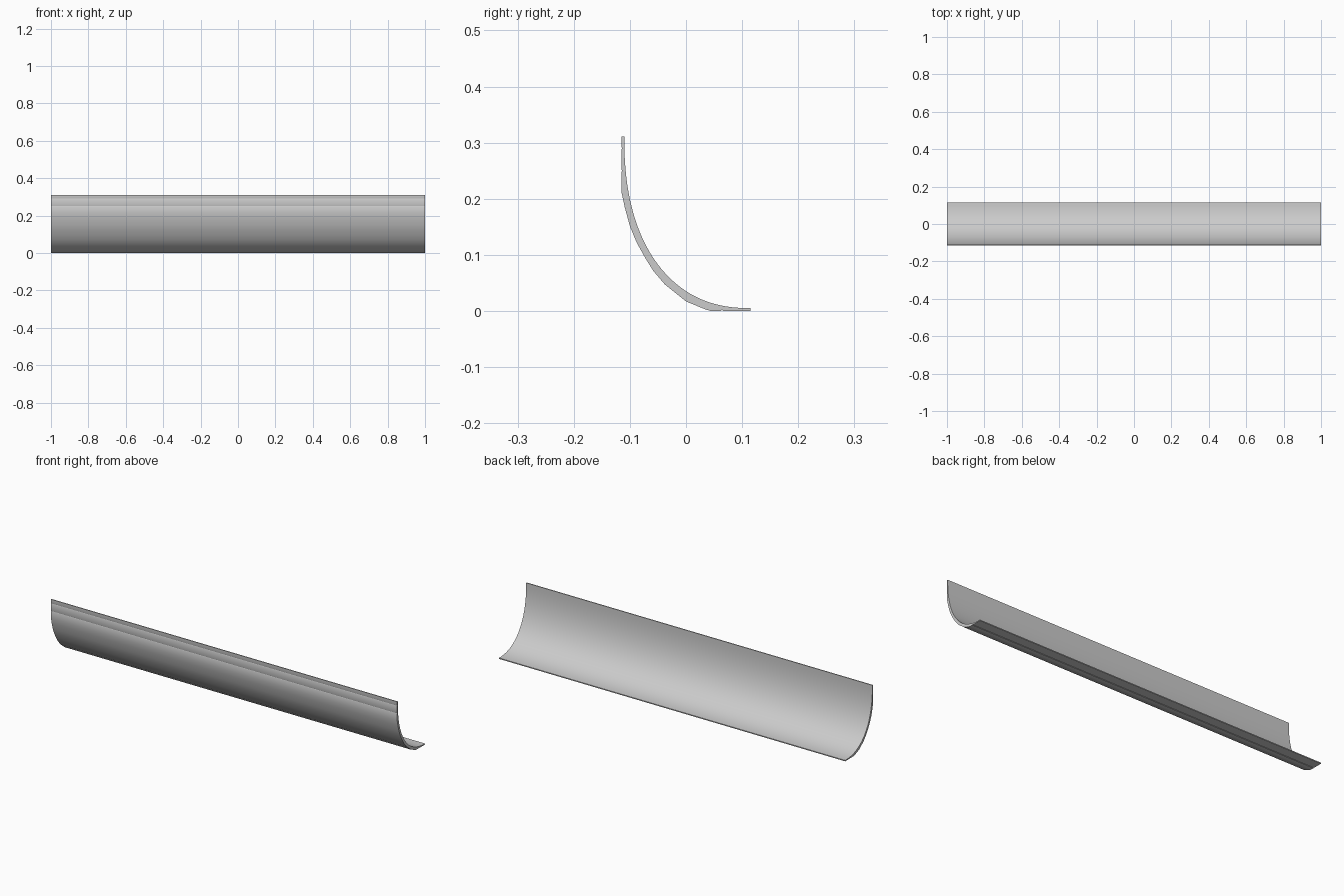
import bpy, bmesh, math

if "Cube" in bpy.data.objects:
    bpy.data.objects.remove(bpy.data.objects["Cube"])

# Cove cross-section (y, z): smooth concave face
N, P = 32, 2.3
profile = []
for i in range(N + 1):
    a = math.pi / 2 * i / N
    profile.append((0.115 - 0.225 * math.cos(a) ** (2 / P),
                    0.311 - 0.306 * math.sin(a) ** (2 / P)))

# Flat foot with a shallow relief groove, faceted back, flat wall face with grooves
profile += [(0.115, 0.001), (0.066, 0.001), (0.064, 0.002), (0.062, 0.001),
            (0.044, 0.001), (0.034, 0.003), (0.0, 0.017), (-0.0375, 0.047),
            (-0.058, 0.071), (-0.073, 0.095), (-0.088, 0.122), (-0.1, 0.151),
            (-0.109, 0.184), (-0.115, 0.212)]
for z in (0.25, 0.29):
    profile += [(-0.115, z - 0.003), (-0.114, z), (-0.115, z + 0.003)]
profile.append((-0.115, 0.311))
profile = [(y, z - 0.001 if z < 0.002 else z) for y, z in profile]

# Sweep the section along x
bm = bmesh.new()
face = bm.faces.new([bm.verts.new((-1, y, z)) for y, z in profile])
result = bmesh.ops.extrude_face_region(bm, geom=[face], use_keep_orig=True)
moved = [g for g in result["geom"] if isinstance(g, bmesh.types.BMVert)]
bmesh.ops.translate(bm, verts=moved, vec=(2, 0, 0))
bmesh.ops.recalc_face_normals(bm, faces=bm.faces)

mesh = bpy.data.meshes.new("cove_moulding")
bm.to_mesh(mesh)
bm.free()
moulding = bpy.data.objects.new("cove_moulding", mesh)
bpy.context.collection.objects.link(moulding)
bpy.context.view_layer.objects.active = moulding
moulding.select_set(True)
bpy.ops.object.shade_smooth_by_angle(angle=math.radians(20))
